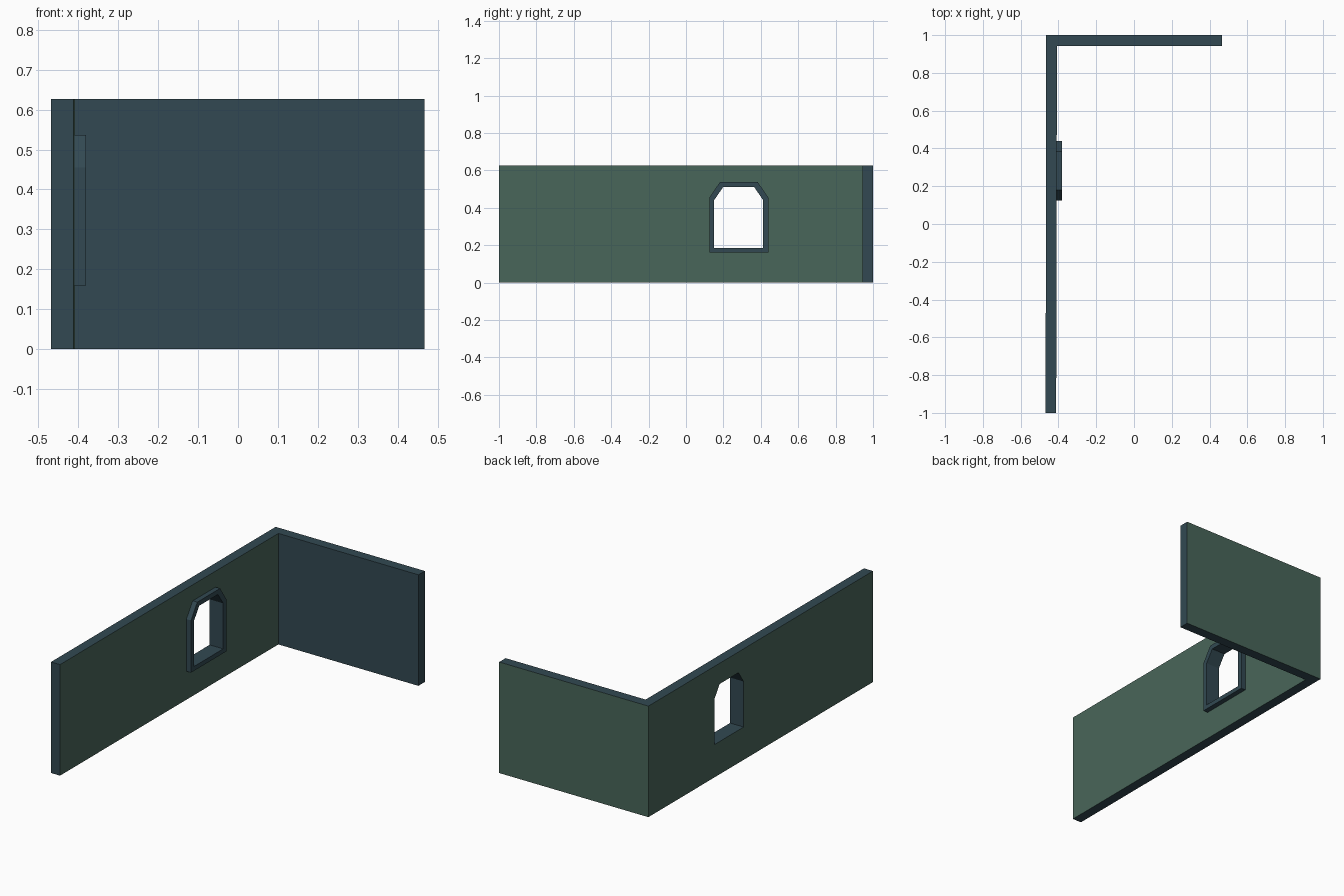
import bpy, bmesh

if "Cube" in bpy.data.objects:
    bpy.data.objects.remove(bpy.data.objects["Cube"])


def material(name, rgb):
    m = bpy.data.materials.new(name)
    m.diffuse_color = (*rgb, 1)
    m.use_nodes = True
    m.node_tree.nodes["Principled BSDF"].inputs["Base Color"].default_value = m.diffuse_color
    return m


SLATE = material("slate blue", (0.032, 0.066, 0.084))
GREEN = material("moss green", (0.066, 0.132, 0.102))


def make_object(name, bm):
    bmesh.ops.recalc_face_normals(bm, faces=bm.faces)
    me = bpy.data.meshes.new(name)
    bm.to_mesh(me)
    bm.free()
    me.materials.append(SLATE)
    me.materials.append(GREEN)
    ob = bpy.data.objects.new(name, me)
    bpy.context.collection.objects.link(ob)
    return ob


def prism(name, points, direction):
    bm = bmesh.new()
    face = bm.faces.new([bm.verts.new(p) for p in points])
    ext = bmesh.ops.extrude_face_region(bm, geom=[face], use_keep_orig=True)
    verts = [g for g in ext["geom"] if isinstance(g, bmesh.types.BMVert)]
    bmesh.ops.translate(bm, verts=verts, vec=direction)
    return make_object(name, bm)


def arch(y0, y1, z0, shoulder, z1, cut):
    """Window outline in the yz plane with clipped top corners."""
    return [(y0, z0), (y1, z0), (y1, shoulder), (y1 - cut, z1),
            (y0 + cut, z1), (y0, shoulder)]


INNER = arch(0.151, 0.412, 0.185, 0.442, 0.51, 0.047)
OUTER = arch(0.125, 0.44, 0.16, 0.455, 0.537, 0.056)

# L-shaped wall, the long side very slightly out of square
plan = [(-0.468, -1), (-0.412, -1), (-0.408, 0.943), (0.467, 0.943),
        (0.467, 1), (-0.465, 1)]
walls = prism("corner_walls", [(x, y, 0) for x, y in plan], (0, 0, 0.627))

# Green on the broad faces of the long wall and the outside of the short wall
for f in walls.data.polygons:
    n = f.normal
    if abs(n.z) < 0.5 and f.area > 0.3 and (abs(n.x) > 0.9 or n.y > 0.9):
        f.material_index = 1

# Window opening through the long wall
cutter = prism("window_cutter", [(-0.6, y, z) for y, z in INNER], (0.4, 0, 0))
cutter.hide_render = True
mod = walls.modifiers.new("opening", "BOOLEAN")
mod.operation = "DIFFERENCE"
mod.solver = "EXACT"
mod.object = cutter
bpy.context.view_layer.objects.active = walls
bpy.ops.object.modifier_apply(modifier="opening")
bpy.data.objects.remove(cutter)

# Raised window frame: ring between the two outlines
bm = bmesh.new()
loops = [[bm.verts.new((x, y, z)) for y, z in outline]
         for x, outline in ((-0.411, OUTER), (-0.381, OUTER),
                            (-0.381, INNER), (-0.411, INNER))]
for k in range(4):
    a, b = loops[k], loops[(k + 1) % 4]
    for i in range(6):
        j = (i + 1) % 6
        bm.faces.new((a[i], a[j], b[j], b[i]))
make_object("window_frame", bm)
